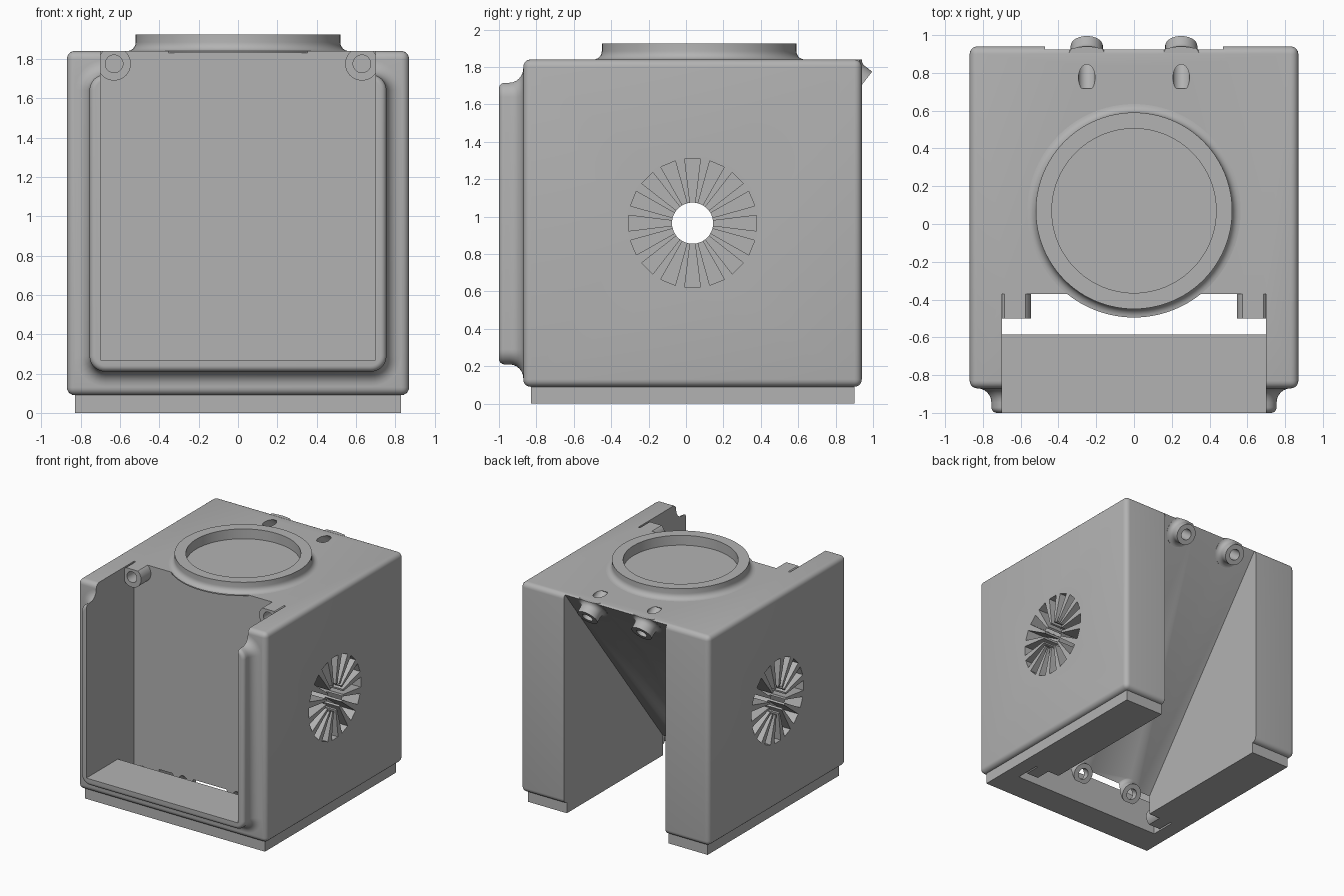
import bpy, bmesh, math
from mathutils import Vector

if "Cube" in bpy.data.objects:
    bpy.data.objects.remove(bpy.data.objects["Cube"], do_unlink=True)

# Single matte grey
grey = bpy.data.materials.new("matte_grey")
grey.use_nodes = True
colour = (0.45, 0.45, 0.45, 1)
grey.diffuse_color = colour
grey.node_tree.nodes["Principled BSDF"].inputs["Base Color"].default_value = colour


def finish(bm, name):
    bmesh.ops.recalc_face_normals(bm, faces=bm.faces)
    mesh = bpy.data.meshes.new(name)
    bm.to_mesh(mesh)
    bm.free()
    mesh.materials.append(grey)
    ob = bpy.data.objects.new(name, mesh)
    bpy.context.collection.objects.link(ob)
    return ob


def skin(bm, rings):
    """Join rings of points into a closed solid."""
    rows = [[bm.verts.new(p) for p in ring] for ring in rings]
    n = len(rows[0])
    for a, b in zip(rows, rows[1:]):
        for i in range(n):
            j = (i + 1) % n
            bm.faces.new((a[i], a[j], b[j], b[i]))
    bm.faces.new(rows[0])
    bm.faces.new(rows[-1])


def box(name, lo, hi, bevel=0):
    bm = bmesh.new()
    bmesh.ops.create_cube(bm, size=1)
    lo, hi = Vector(lo), Vector(hi)
    for v in bm.verts:
        v.co = (lo + hi) / 2 + v.co * (hi - lo)
    if bevel:
        bmesh.ops.bevel(bm, geom=bm.edges[:], offset=bevel, segments=5,
                        profile=0.5, affect='EDGES')
    return finish(bm, name)


def prism(name, outline, x0, x1):
    """Extrude a (y, z) outline along x."""
    bm = bmesh.new()
    skin(bm, [[(x, y, z) for y, z in outline] for x in (x0, x1)])
    return finish(bm, name)


def lathe(name, origin, axis, profile, sides=48):
    """Turn (radius, distance) pairs about an axis."""
    quat = Vector(axis).to_track_quat('Z', 'Y')
    bm = bmesh.new()
    turn = [2 * math.pi * i / sides for i in range(sides)]
    skin(bm, [[Vector(origin) + quat @ Vector((r * math.cos(t), r * math.sin(t), s))
               for t in turn] for r, s in profile])
    return finish(bm, name)


def combine(target, tool, op):
    mod = target.modifiers.new(op, 'BOOLEAN')
    mod.operation, mod.solver, mod.object = op, 'EXACT', tool
    bpy.context.view_layer.objects.active = target
    bpy.ops.object.modifier_apply(modifier=mod.name)
    bpy.data.objects.remove(tool, do_unlink=True)


def add(tool):
    combine(body, tool, 'UNION')


def cut(tool):
    combine(body, tool, 'DIFFERENCE')


def rounded_frame(y, grow):
    """Rounded rectangle ring of the front bezel at depth y."""
    hx, z0, z1, r = 0.755 + grow, 0.21 - grow, 1.72 + grow, 0.08 + grow
    ring = []
    for k, (cx, cz) in enumerate(((hx - r, z1 - r), (r - hx, z1 - r),
                                  (r - hx, z0 + r), (hx - r, z0 + r))):
        for i in range(9):
            t = (k + i / 8) * math.pi / 2
            ring.append((cx + r * math.cos(t), y, cz + r * math.sin(t)))
    return ring


# Main housing and plinth
body = box("housing", (-0.87, -0.87, 0.09), (0.87, 0.94, 1.84), 0.04)
add(box("plinth", (-0.83, -0.83, 0), (0.83, 0.90, 0.2)))

# Front bezel: rounded lip, straight neck, cove into the housing
lip, cove = 0.03, 0.075
steps = [i * math.pi / 12 for i in range(7)]
sections = [(-1 + lip * (1 - math.sin(t)), lip * (math.cos(t) - 1)) for t in reversed(steps)]
sections += [(-0.87 - cove + cove * math.sin(t), cove * (1 - math.cos(t))) for t in steps]
sections.append((-0.8, cove))
bm = bmesh.new()
skin(bm, [rounded_frame(y, g) for y, g in sections])
add(finish(bm, "bezel"))

# Rear recess with slanted ceiling
slope = 1.29
top_y, top_z = 0.93, 1.84
cut(prism("rear_recess", [(top_y + 0.1, top_z + 0.1 * slope),
                          (-0.45, top_z - slope * (top_y + 0.45)),
                          (-0.45, -0.1), (1.2, -0.1), (1.2, 2)], -0.47, 0.47))

# Flared screw bosses on the slanted wall
axis = Vector((0, 0.79, -0.613)).normalized()
boss_ends = [(x, y, z) for x in (-0.25, 0.25) for y, z in ((0.943, 1.708), (-0.326, 0.08))]
flare = [(0.125 - 0.04 * math.sin(t), -0.05 - 0.04 * math.cos(t)) for t in steps]
for end in boss_ends:
    add(lathe("slant_boss", end, axis, [(0.125, -0.11)] + flare + [(0.085, 0)]))

# Front bay, open at the top and behind the sill
cut(prism("front_bay", [(-1.2, 0.27), (-0.585, 0.27), (-0.585, -0.1),
                        (-0.37, -0.1), (-0.37, 2.2), (-1.2, 2.2)], -0.70, 0.70))

# Corner bosses of the front bay
corners = [(x, -0.5, z) for x in (-0.63, 0.63) for z in (1.775, 0.065)]
for c in corners:
    add(lathe("corner_boss", c, (0, 1, 0), [(0.085, 0), (0.085, 0.2)]))

# Trim bosses flush with the top and the base
cut(box("top_trim", (-1.5, -1.5, 1.84), (1.5, 1.5, 2.5)))
cut(box("base_trim", (-1.5, -1.5, -0.5), (1.5, 1.5, 0)))

# Screw holes
for end in boss_ends:
    cut(lathe("slant_hole", end, axis, [(0.044, -0.26), (0.044, 0.05)], 32))
for c in corners:
    cut(lathe("corner_hole", c, (0, 1, 0), [(0.045, -0.05), (0.045, 0.12)], 32))

# Side vents: through hub hole and blind radial slots
vent_y, vent_z, half = 0.035, 0.965, math.radians(7)
cut(lathe("vent_hub", (-1, vent_y, vent_z), (1, 0, 0), [(0.11, 0), (0.11, 2)]))
for side in (-1, 1):
    bm = bmesh.new()
    for i in range(16):
        a = i * math.pi / 8
        outline = [(vent_y + r * math.cos(a + s * half), vent_z + r * math.sin(a + s * half))
                   for r, s in ((0.1, -1), (0.345, -1), (0.345, 1), (0.1, 1))]
        skin(bm, [[(side * x, y, z) for y, z in outline] for x in (0.72, 1)])
    cut(finish(bm, "vent_slots"))

# Raised collar on the top with a cove foot
foot = [(0.52 + 0.045 * (1 - math.sin(t)), 1.885 - 0.045 * math.cos(t)) for t in steps]
collar = lathe("top_collar", (0, 0.07, 0), (0, 0, 1), [(0.565, 1.83)] + foot + [(0.52, 1.925)], 96)
combine(collar, lathe("collar_bore", (0, 0.07, 0), (0, 0, 1),
                      [(0.435, 1.843), (0.435, 2)], 96), 'DIFFERENCE')

# Smooth the curved surfaces, keep hard edges
for ob in (body, collar):
    bpy.ops.object.select_all(action='DESELECT')
    ob.select_set(True)
    bpy.context.view_layer.objects.active = ob
    bpy.ops.object.shade_smooth_by_angle(angle=math.radians(30))
